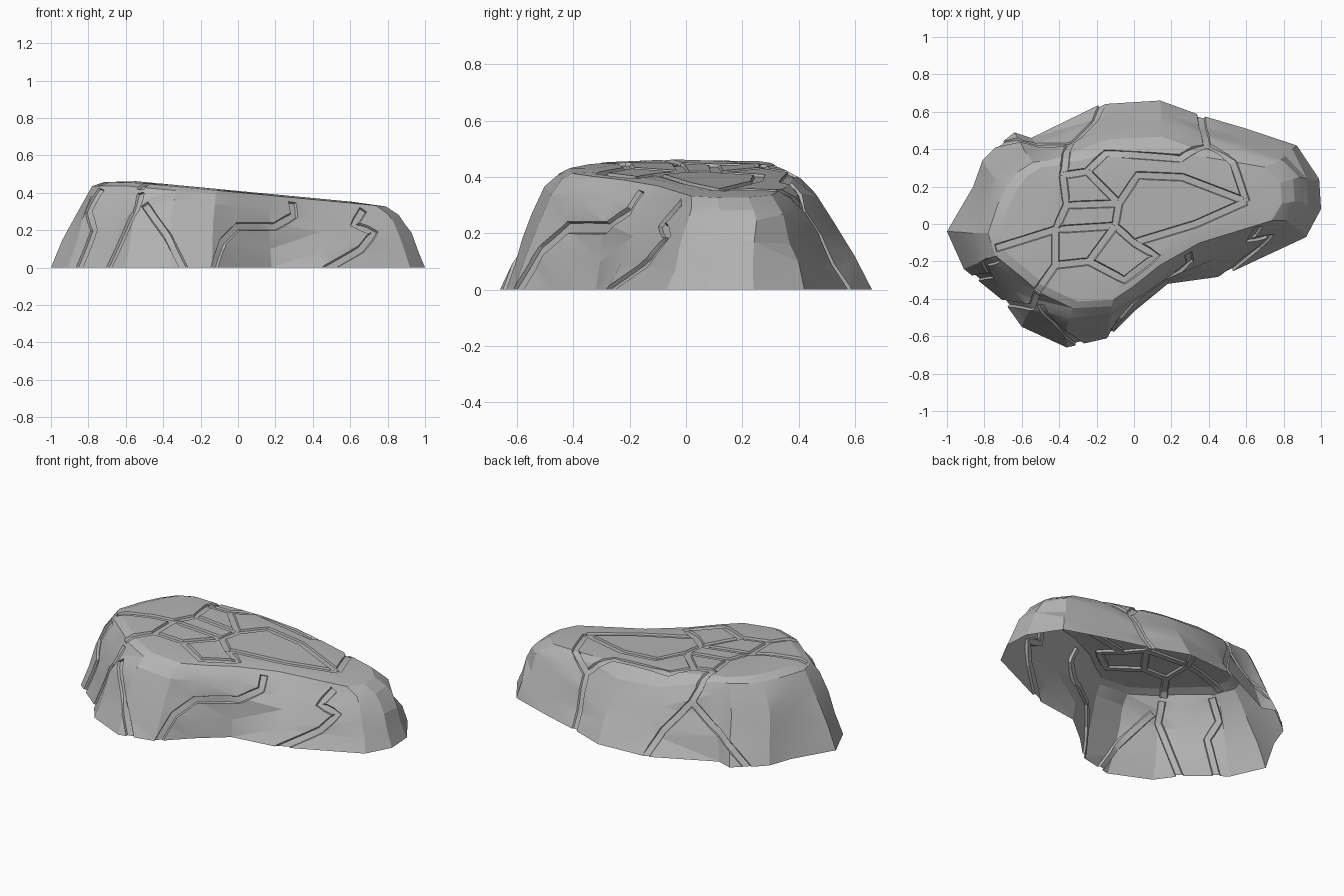
import bpy, bmesh, random
from mathutils import Vector
from mathutils.bvhtree import BVHTree

random.seed(4)
cube = bpy.data.objects.get("Cube")
if cube:
    bpy.data.objects.remove(cube, do_unlink=True)

stone = bpy.data.materials.new("stone_grey")
stone.use_nodes = True
stone.diffuse_color = (0.46, 0.46, 0.46, 1)
stone.node_tree.nodes["Principled BSDF"].inputs["Base Color"].default_value = stone.diffuse_color

# Foot outline (x, y) paired with the shoulder point above it (x, y)
OUTLINE = [
    (1, .08, .86, .12), (.99, .24, .85, .24), (.87, .42, .76, .33), (.6, .51, .53, .37),
    (.36, .58, .34, .4), (.14, .66, .14, .42), (-.18, .64, -.13, .41), (-.55, .46, -.45, .34),
    (-.64, .49, -.54, .33), (-.74, .41, -.62, .28), (-.81, .34, -.68, .2), (-.86, .2, -.73, .1),
    (-1, -.04, -.78, -.05), (-.91, -.24, -.74, -.17), (-.7, -.41, -.58, -.3),
    (-.6, -.55, -.5, -.37), (-.36, -.66, -.33, -.45), (-.14, -.61, -.12, -.44),
    (.01, -.46, 0, -.36), (.18, -.32, .15, -.24), (.47, -.28, .38, -.11), (.92, -.07, .8, .02),
]


def crest_height(x):
    return min(.465, .41 - .095 * x)


def wobble(amount):
    return random.uniform(-amount, amount)


# Stone body: stacked rings from the foot to the shoulder, then a sloping crown
def build_body():
    bm = bmesh.new()
    rings = []
    for t, bulge in ((0, 0), (.3, .012), (.62, .022), (.86, .02), (1, 0)):
        ring = []
        for foot_x, foot_y, x, y in OUTLINE:
            foot = Vector((foot_x, foot_y, 0))
            shoulder = Vector((x, y, crest_height(x) - .03 - .02 * max(x, 0)))
            swell = bulge * (.4 if foot_y > .4 else 1)
            p = foot.lerp(shoulder, t) + foot.normalized() * swell
            if bulge:
                p += Vector((wobble(.007), wobble(.007), wobble(.02)))
            ring.append(bm.verts.new(p))
        rings.append(ring)
    for scale, drop in ((.92, .008), (.7, 0), (.35, 0)):
        rings.append([bm.verts.new((x * scale, y * scale, crest_height(x * scale) - drop))
                      for _, _, x, y in OUTLINE])
    for low, high in zip(rings, rings[1:]):
        for i in range(len(low)):
            bm.faces.new((low[i - 1], low[i], high[i], high[i - 1]))
    peak = bm.verts.new((0, 0, crest_height(0)))
    for i in range(len(OUTLINE)):
        bm.faces.new((rings[-1][i - 1], rings[-1][i], peak))
    bmesh.ops.triangulate(bm, faces=bm.faces)
    bm.faces.new(rings[0][::-1])
    bmesh.ops.recalc_face_normals(bm, faces=bm.faces)
    return bm


# Junctions of the crack network on the crown, and the routes that join them
JUNCTIONS = dict(
    a=(-.18, .62), b=(-.22, .54), c=(-.34, .43), d=(-.38, .26), e=(-.66, .44), f=(.36, .57),
    g=(.39, .42), h=(.25, .35), i=(-.15, .38), j=(-.25, .28), k=(.53, .33), l=(.6, .12),
    m=(.33, 0), n=(-.08, .11), o=(.02, .26), p=(.26, .25), q=(-.36, .1), r=(-.1, -.01),
    s=(0, -.1), t=(-.42, -.03), u=(-.74, -.13), v=(-.42, -.22), w=(-.52, -.36),
    x=(-.24, -.2), y=(-.05, -.3), z=(.12, -.17))
ROUTES = "abcd ce fghij gkl djn nopl dqn qtr nrsml tu tvw rxv xyzs"
CROWN = [[JUNCTIONS[name] for name in route] for route in ROUTES.split()]

# Cracks down the front, as (x, height)
FRONT = [
    [(-.84, .02), (-.77, .2), (-.8, .3), (-.73, .42)],
    [(-.68, .02), (-.55, .3), (-.52, .4)],
    [(-.3, .02), (-.38, .17), (-.5, .34)],
    [(-.12, .02), (-.08, .14), (0, .22), (.2, .22), (.3, .28), (.29, .35)],
    [(.52, .02), (.66, .1), (.73, .19), (.62, .23), (.67, .31)],
]

SIDES = [
    (CROWN, lambda u, v: (u, v, 2), (0, 0, -1)),
    (FRONT, lambda u, v: (u, -2, v), (0, 1, 0)),
]


# Lay a route on the stone as closely spaced (point, normal) pairs
def trace(route, start, aim, tree):
    casts = [tree.ray_cast(Vector(start(*p)), Vector(aim))[0] for p in route]
    corners = [co for co in casts if co is not None]
    points = corners[:1]
    for a, b in zip(corners, corners[1:]):
        steps = max(1, round((b - a).length / .045))
        points += [a.lerp(b, (i + 1) / steps) for i in range(steps)]
    hits = [tree.find_nearest(p)[:2] for p in points]
    # Run cracks that reach the foot on past it
    for _ in range(2):
        hits.reverse()
        co, normal = hits[-1]
        if co.z < .12:
            hits.append((co + (co - hits[-2][0]).normalized() * .15, normal))
    return hits


# Crack cutter: a tapered channel swept along the surface
def build_cutter(hits, depth):
    bm = bmesh.new()
    rings = []
    for i, (co, middle) in enumerate(hits):
        before, after = hits[max(i - 1, 0)], hits[min(i + 1, len(hits) - 1)]
        normal = (before[1] + middle + after[1]).normalized()
        across = (after[0] - before[0]).cross(normal).normalized()
        corners = ((-.032, .025), (.032, .025), (.017, -depth), (-.017, -depth))
        rings.append([bm.verts.new(co + across * s + normal * h) for s, h in corners])
    for a, b in zip(rings, rings[1:]):
        for k in range(4):
            bm.faces.new((a[k - 1], a[k], b[k], b[k - 1]))
    bm.faces.new(rings[0])
    bm.faces.new(rings[-1][::-1])
    bmesh.ops.recalc_face_normals(bm, faces=bm.faces)
    return add_object("crack_cutter", bm)


def add_object(name, bm):
    mesh = bpy.data.meshes.new(name)
    bm.to_mesh(mesh)
    bm.free()
    obj = bpy.data.objects.new(name, mesh)
    bpy.context.collection.objects.link(obj)
    return obj


body = build_body()
tree = BVHTree.FromBMesh(body)
rock = add_object("rock_slab", body)
rock.data.materials.append(stone)
bpy.ops.object.select_all(action="DESELECT")
bpy.context.view_layer.objects.active = rock
rock.select_set(True)

# Carve the cracks one after another, each slightly deeper so floors never coincide
depth = .009
for routes, start, aim in SIDES:
    for route in routes:
        cutter = build_cutter(trace(route, start, aim, tree), depth)
        cutter.hide_render = True
        depth += .0003
        cut = rock.modifiers.new("crack", "BOOLEAN")
        cut.operation, cut.solver, cut.object = "DIFFERENCE", "EXACT", cutter
        cut.use_self = True
        bpy.ops.object.modifier_apply(modifier=cut.name)
        bpy.data.objects.remove(cutter, do_unlink=True)

# Open the underside so the slab is a hollow shell
bm = bmesh.new()
bm.from_mesh(rock.data)
floor = [f for f in bm.faces if f.normal.z < -.9 and f.calc_center_median().z < .004]
bmesh.ops.delete(bm, geom=floor, context="FACES")
bm.to_mesh(rock.data)
bm.free()
for face in rock.data.polygons:
    face.material_index = 0
bpy.ops.object.shade_smooth_by_angle(angle=.3)
